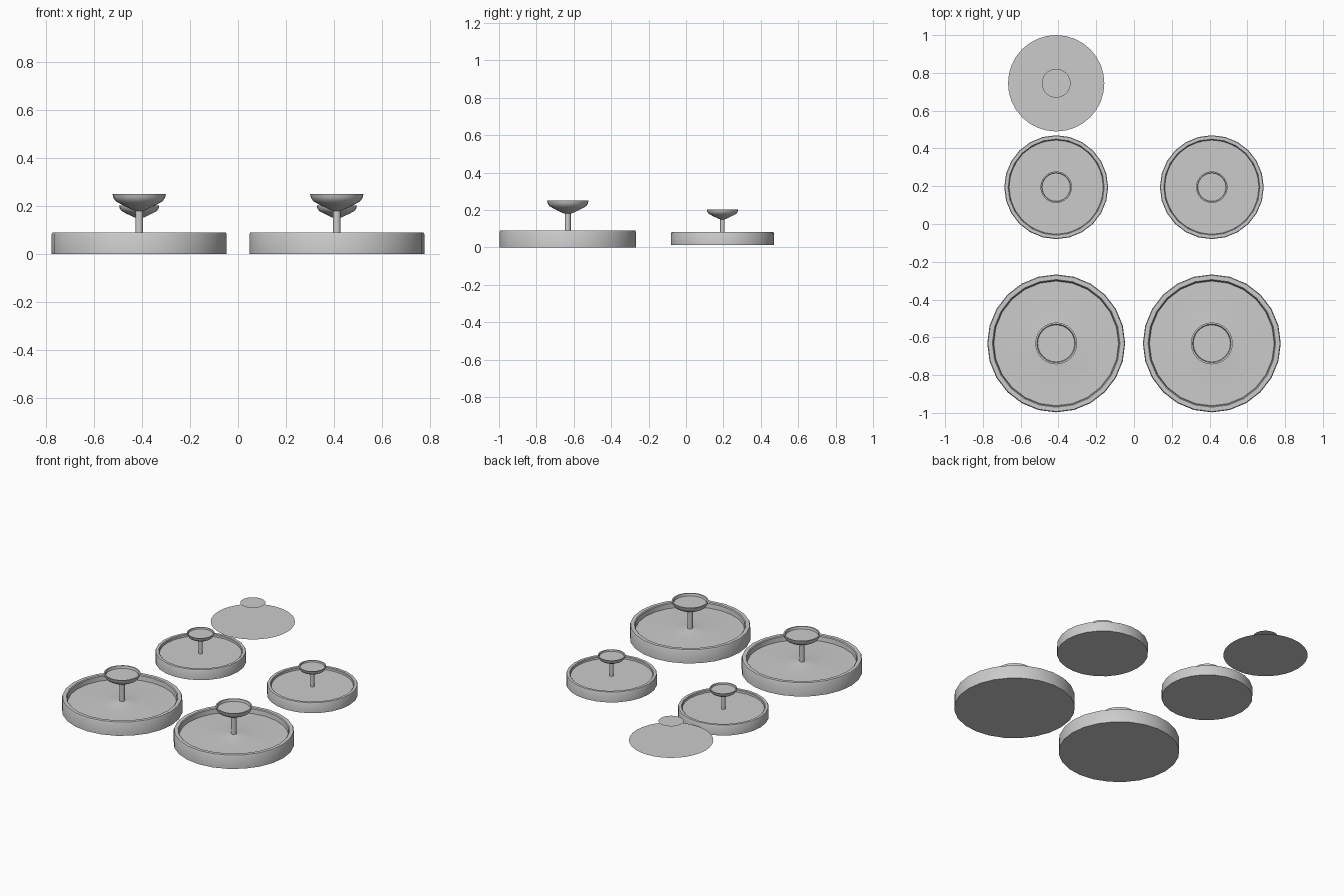
import bpy, bmesh
from math import cos, sin, pi, radians

if "Cube" in bpy.data.objects:
    bpy.data.objects.remove(bpy.data.objects["Cube"])


def finish(name, bm, loc, scale=1.0):
    me = bpy.data.meshes.new(name)
    bm.to_mesh(me)
    bm.free()
    ob = bpy.data.objects.new(name, me)
    bpy.context.collection.objects.link(ob)
    ob.location = loc
    ob.scale = (scale,) * 3
    bpy.ops.object.select_all(action='DESELECT')
    ob.select_set(True)
    bpy.context.view_layer.objects.active = ob
    bpy.ops.object.shade_smooth_by_angle(angle=radians(35))
    return ob


def lathe(name, profile, loc, scale=1.0, n=24):
    """Spin a (radius, height) profile around z and cap both ends."""
    bm = bmesh.new()
    rings = [[bm.verts.new((r * cos(2 * pi * i / n), r * sin(2 * pi * i / n), z))
              for i in range(n)] for r, z in profile]
    for a, b in zip(rings, rings[1:]):
        for i in range(n):
            j = (i + 1) % n
            bm.faces.new((a[i], a[j], b[j], b[i]))
    bm.faces.new(rings[0][::-1])
    bm.faces.new(rings[-1])
    return finish(name, bm, loc, scale)


def water(name, radius, loc):
    bm = bmesh.new()
    bmesh.ops.create_circle(bm, cap_ends=True, segments=32, radius=radius)
    return finish(name, bm, loc)


# basin with rim and low mound, then stem, then upper bowl
BASIN = [(.365, 0), (.365, .082), (.361, .09), (.338, .09), (.333, .085), (.33, .055),
         (.125, .055), (.07, .061), (.016, .067)]
STEM = [(.016, .18)]
BOWL = [(.03, .185), (.075, .207), (.098, .22), (.108, .235), (.111, .25),
        (.102, .25), (.098, .235)]
FOUNTAIN = BASIN + STEM + BOWL

SMALL = 0.753
for side, x in (("left", -.412), ("right", .412)):
    lathe("large_fountain_" + side, FOUNTAIN, (x, -.632, 0))
    lathe("small_fountain_" + side, FOUNTAIN, (x, .195, .014), SMALL)
    # water filling the small fountains
    water("basin_water_" + side, .249, (x, .195, .066))
    water("bowl_water_" + side, .0745, (x, .195, .193))

# loose pair of water sheets behind the left fountains
water("loose_basin_water", .255, (-.412, .745, .066))
water("loose_bowl_water", .076, (-.412, .745, .193))
